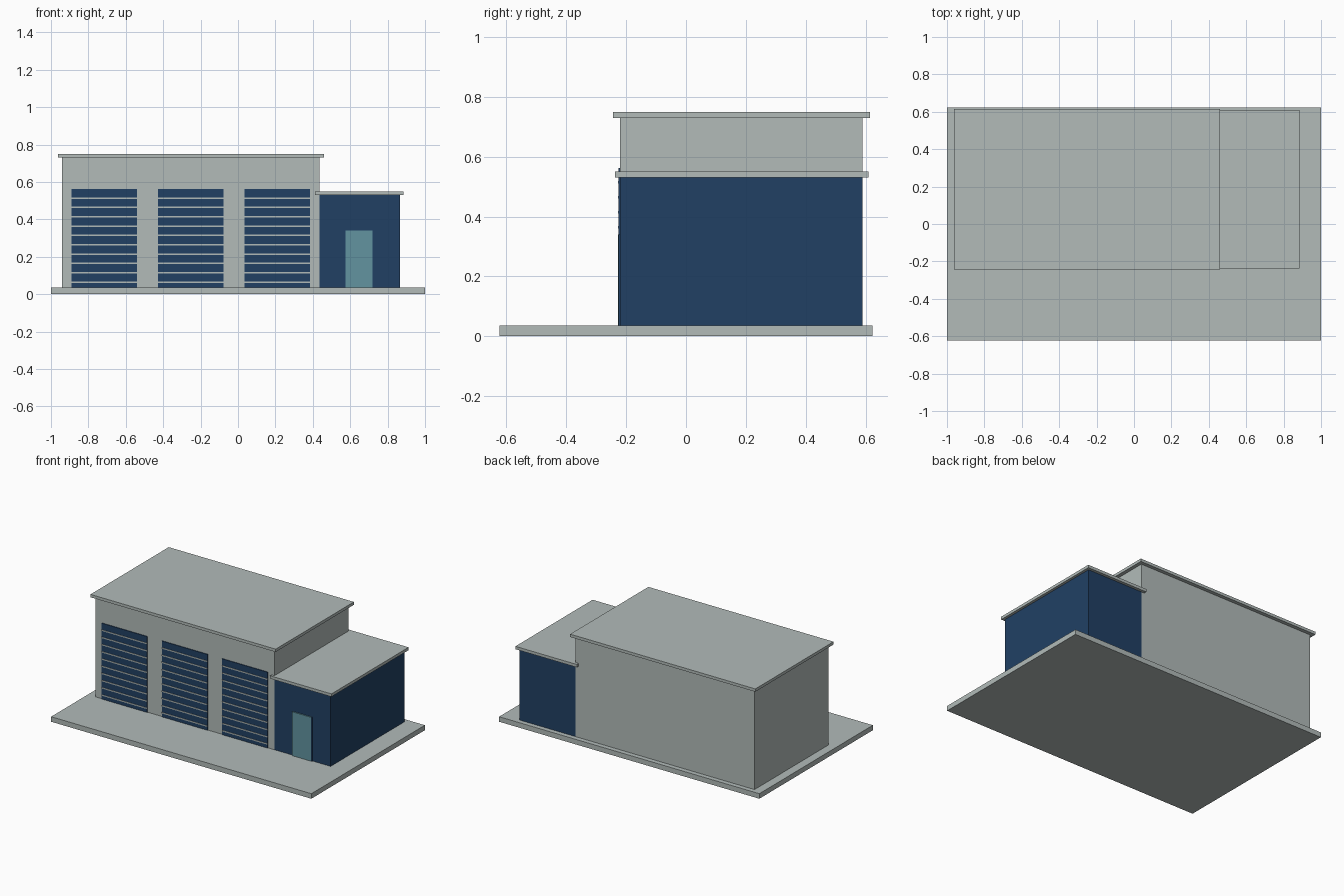
import bpy

if "Cube" in bpy.data.objects:
    bpy.data.objects.remove(bpy.data.objects["Cube"])


def material(name, rgb):
    m = bpy.data.materials.new(name)
    m.diffuse_color = (*rgb, 1)
    m.use_nodes = True
    m.node_tree.nodes["Principled BSDF"].inputs["Base Color"].default_value = m.diffuse_color
    return m


grey = material("light grey", (0.445, 0.497, 0.485))
navy = material("navy blue", (0.015, 0.051, 0.127))
glass = material("teal glass", (0.122, 0.296, 0.352))


def box(name, x, y, z, mat):
    """Box from (min, max) ranges on each axis."""
    bpy.ops.mesh.primitive_cube_add(
        size=1, location=[(a + b) / 2 for a, b in (x, y, z)])
    ob = bpy.context.object
    ob.name = name
    ob.scale = [b - a for a, b in (x, y, z)]
    bpy.ops.object.transform_apply(location=False, rotation=False, scale=True)
    ob.data.materials.append(mat)
    return ob


FRONT, BACK, FLOOR = -0.22, 0.59, 0.035

# Ground slab
box("base_slab", (-1, 1), (-0.623, 0.623), (0, FLOOR), grey)

# Tall garage hall and its overhanging roof
box("garage_hall", (-0.94, 0.435), (FRONT, BACK), (FLOOR, 0.73), grey)
box("hall_roof", (-0.963, 0.46), (-0.244, 0.615), (0.73, 0.75), grey)

# Low office wing and its roof
box("office_wing", (0.435, 0.866), (FRONT, BACK), (FLOOR, 0.53), navy)
box("office_roof", (0.412, 0.884), (-0.237, 0.61), (0.53, 0.55), grey)

# Three roller doors with pale seams between the panels
for n, x0 in enumerate((-0.89, -0.428, 0.035)):
    span = (x0, x0 + 0.35)
    box(f"roller_door_{n + 1}", span, (FRONT - 0.005, FRONT), (FLOOR, 0.562), navy)
    for i in range(10):
        z = 0.064 + 0.05 * i
        box(f"door_{n + 1}_seam_{i + 1}", span, (FRONT - 0.008, FRONT - 0.004),
            (z - 0.004, z + 0.004), grey)

# Office entrance: glass leaf with a thin dark jamb
box("entrance_door", (0.575, 0.72), (FRONT - 0.008, FRONT), (FLOOR, 0.34), glass)
box("entrance_jamb", (0.72, 0.728), (FRONT - 0.006, FRONT), (FLOOR, 0.34), navy)
